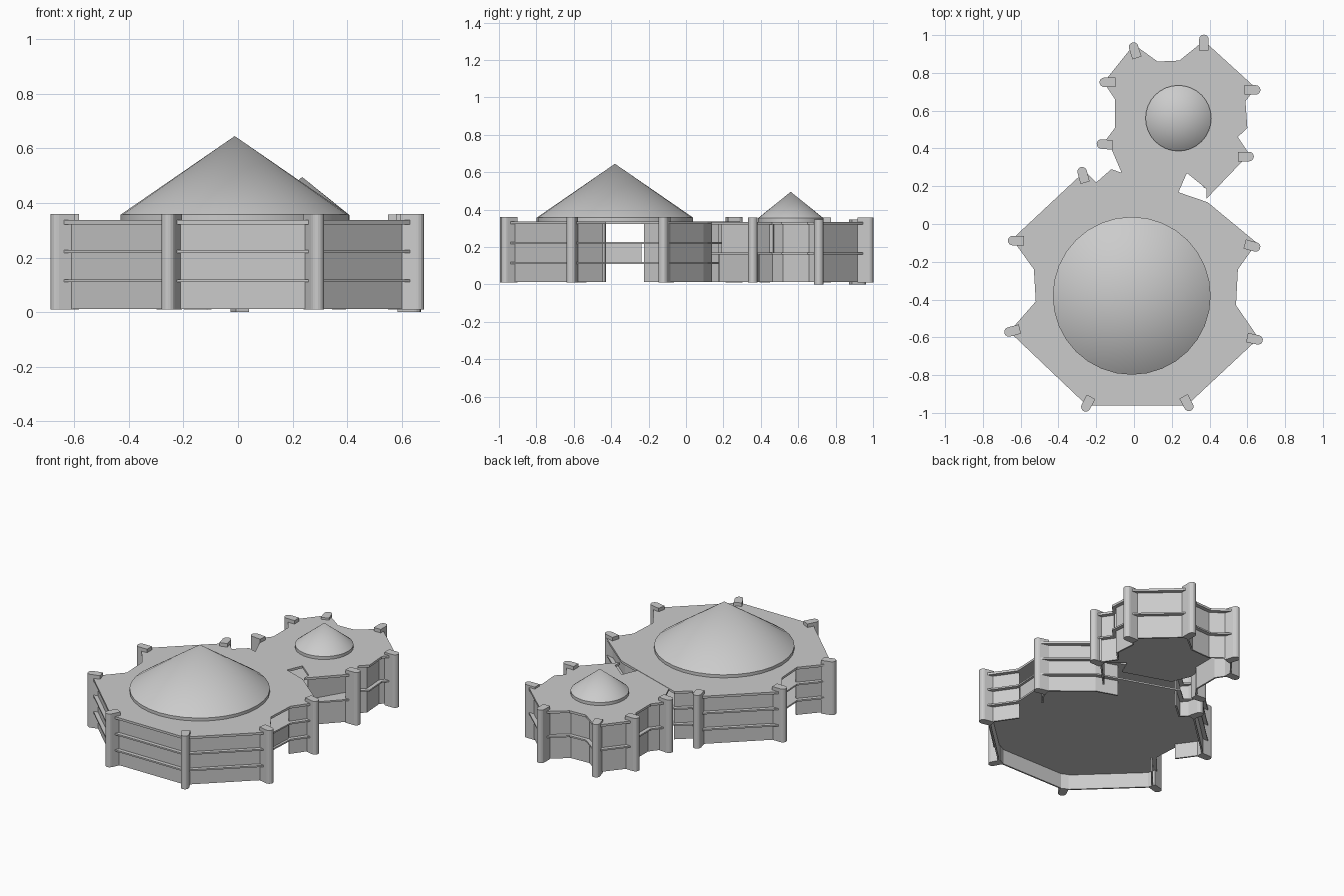
import bpy, bmesh, math
from mathutils import Vector

cube = bpy.data.objects.get("Cube")
if cube:
    bpy.data.objects.remove(cube, do_unlink=True)

GREY = (0.6, 0.6, 0.6, 1)
mat = bpy.data.materials.new("plain grey")
mat.use_nodes = True
mat.diffuse_color = GREY
mat.node_tree.nodes["Principled BSDF"].inputs["Base Color"].default_value = GREY


def finish(name, bm):
    bmesh.ops.recalc_face_normals(bm, faces=bm.faces)
    mesh = bpy.data.meshes.new(name)
    bm.to_mesh(mesh)
    bm.free()
    mesh.materials.append(mat)
    obj = bpy.data.objects.new(name, mesh)
    bpy.context.collection.objects.link(obj)
    return obj


def prism(name, outline, z0, z1):
    """Upright extrusion of a flat outline."""
    bm = bmesh.new()
    face = bm.faces.new([bm.verts.new((x, y, z0)) for x, y in outline])
    new = bmesh.ops.extrude_face_region(bm, geom=[face])["geom"]
    verts = [g for g in new if isinstance(g, bmesh.types.BMVert)]
    bmesh.ops.translate(bm, verts=verts, vec=(0, 0, z1 - z0))
    return finish(name, bm)


def inset_path(path, d):
    """Shift an open path to its left (inward) with mitred corners."""
    pts = [Vector(p) for p in path]
    normals = [Vector((a.y - b.y, b.x - a.x)).normalized() for a, b in zip(pts, pts[1:])]
    out = []
    for i, p in enumerate(pts):
        n, m = normals[max(i - 1, 0)], normals[min(i, len(normals) - 1)]
        out.append(p + (n + m) * d / max(1 + n.dot(m), 0.5))
    return out


def wall(name, path, z0=0.012, z1=0.325, inset=0.025):
    """Thin wall that follows a path, set back from it."""
    prism(name, inset_path(path, inset) + inset_path(path, inset + 0.01)[::-1], z0, z1)


def pillar(name, x, y, angle, z0, z1, length=0.085, width=0.05):
    """Post with a square inner end and a round outer end."""
    r = width / 2
    local = [(-length / 2, r), (-length / 2, -r)]
    for k in range(9):
        a = math.radians(-90 + 22.5 * k)
        local.append((length / 2 - r + r * math.cos(a), r * math.sin(a)))
    c, s = math.cos(math.radians(angle)), math.sin(math.radians(angle))
    prism(name, [(x + u * c - v * s, y + u * s + v * c) for u, v in local], z0, z1)


def cone_roof(name, x, y, r, z0, rim, peak):
    """Low drum with a cone on top, in one piece."""
    bm = bmesh.new()
    n = 32
    ring = [(x + r * math.cos(math.tau * k / n), y + r * math.sin(math.tau * k / n)) for k in range(n)]
    low = [bm.verts.new((u, v, z0)) for u, v in ring]
    high = [bm.verts.new((u, v, rim)) for u, v in ring]
    tip = bm.verts.new((x, y, peak))
    bm.faces.new(low)
    for k in range(n):
        j = (k + 1) % n
        bm.faces.new((low[k], low[j], high[j], high[k]))
        bm.faces.new((high[k], high[j], tip))
    obj = finish(name, bm)
    bpy.ops.object.select_all(action="DESELECT")
    obj.select_set(True)
    bpy.context.view_layer.objects.active = obj
    bpy.ops.object.shade_smooth_by_angle(angle=math.radians(30))


# Large hall outline, split at the two side openings
hall_left = [(-0.12, 0.29), (-0.20, 0.22), (-0.26, 0.28), (-0.645, -0.08), (-0.53, -0.24)]
hall_front = [(-0.52, -0.41), (-0.66, -0.57), (-0.25, -0.96),
              (0.28, -0.96), (0.66, -0.605), (0.54, -0.43)]
hall_right = [(0.55, -0.24), (0.65, -0.10), (0.39, 0.115), (0.25, 0.163)]
hall = hall_left + hall_front + hall_right

# Small hall outline: the side next to the large hall, then the rest
annex_join = [(-0.065, 0.27), (0.235, 0.168), (0.28, 0.27), (0.385, 0.185), (0.385, 0.135)]
annex_outer = [(0.61, 0.37), (0.55, 0.46), (0.60, 0.51), (0.59, 0.65), (0.645, 0.72),
               (0.37, 0.97), (0.24, 0.865), (0.125, 0.86), (0.0, 0.95), (-0.16, 0.75),
               (-0.10, 0.66), (-0.10, 0.51), (-0.16, 0.43), (-0.125, 0.41)]
annex = annex_join + annex_outer

# Floors whose edges stand out as ledges, and flat roofs
for name, z in (("lower", 0.115), ("upper", 0.222)):
    prism(f"hall_{name}_floor", hall, z - 0.005, z + 0.005)
prism("hall_roof", hall, 0.322, 0.337)
prism("annex_floor", annex, 0.161, 0.171)
prism("annex_roof", annex, 0.320, 0.335)

# Walls
for name, path in (("left", hall_left), ("front", hall_front), ("right", hall_right)):
    wall("hall_wall_" + name, path)
wall("side_opening_panel", [hall_front[-1], hall_right[0]], 0.115, 0.222, 0.015)
wall("annex_wall", annex_outer)
wall("annex_lower_side_wall", [(0.41, 0.16), annex_outer[0]], 0.012, 0.165)
wall("annex_upper_side_wall", [(0.385, 0.185), (0.55, 0.46)], 0.165, 0.325, 0.01)

# Pillars: x, y, outward angle
hall_pillars = [(-0.27, 0.26, 105), (-0.625, -0.088, 180), (-0.645, -0.567, 195),
                (-0.247, -0.953, 243), (0.282, -0.95, 298), (0.64, -0.61, -12), (0.627, -0.117, -15)]
for i, (x, y, a) in enumerate(hall_pillars):
    pillar(f"hall_pillar_{i}", x, y, a, 0.01, 0.36)
annex_pillars = [(0.003, 0.92, 108, 0.0), (0.37, 0.96, 90, 0.01), (0.627, 0.71, 0, 0.0),
                 (0.592, 0.357, 0, 0.01), (-0.14, 0.75, 180, 0.01), (-0.155, 0.422, 175, 0.01)]
for i, (x, y, a, z) in enumerate(annex_pillars):
    pillar(f"annex_pillar_{i}", x, y, a, z, z + 0.348)

# Cone roofs
cone_roof("hall_cone", -0.012, -0.38, 0.418, 0.33, 0.357, 0.645)
cone_roof("annex_cone", 0.235, 0.56, 0.174, 0.33, 0.355, 0.495)
